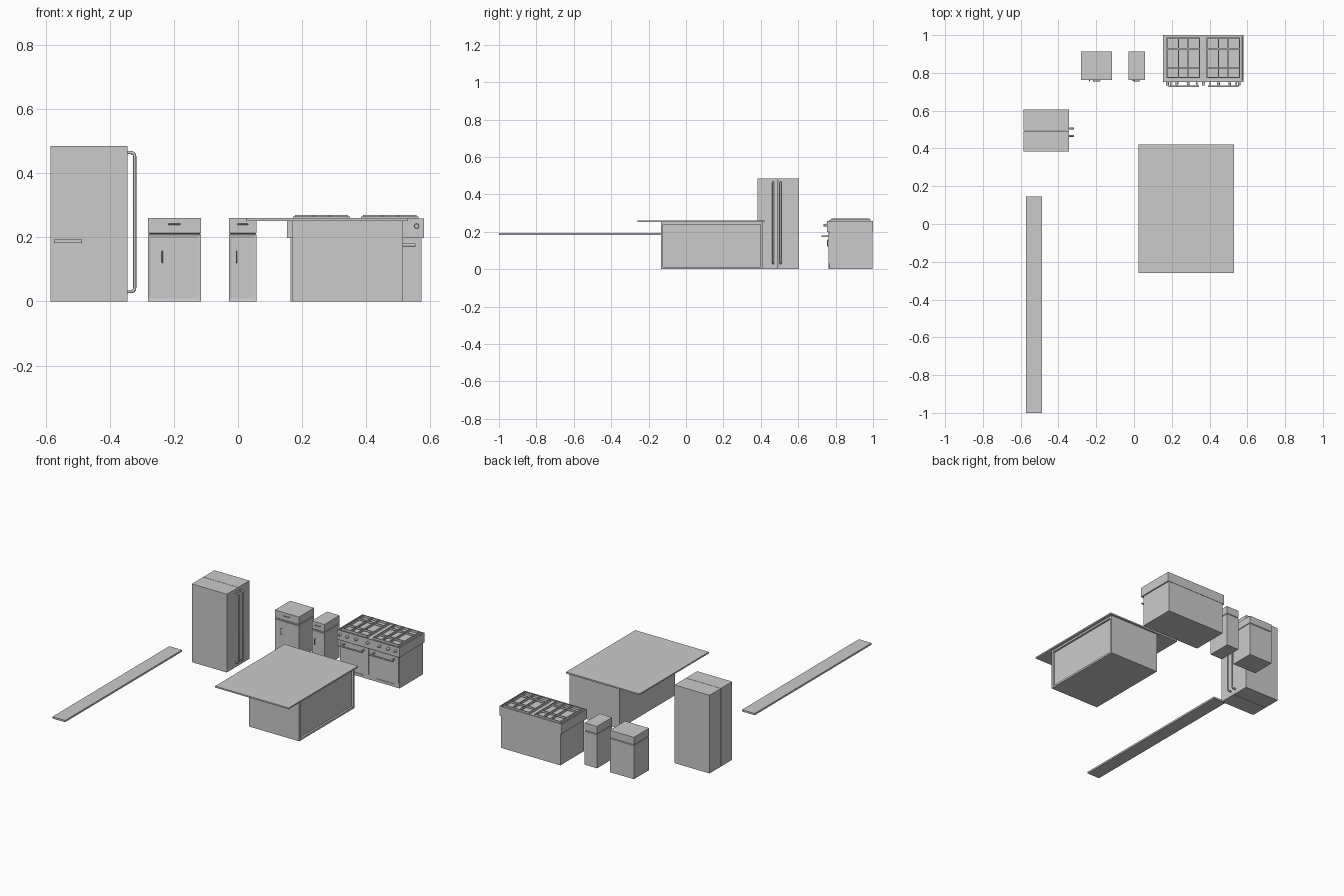
import bpy, bmesh, math
from mathutils import Vector

if "Cube" in bpy.data.objects:
    bpy.data.objects.remove(bpy.data.objects["Cube"])


def finish(name, bm, smooth=False):
    me = bpy.data.meshes.new(name)
    bm.normal_update()
    bm.to_mesh(me)
    bm.free()
    ob = bpy.data.objects.new(name, me)
    bpy.context.collection.objects.link(ob)
    for p in me.polygons:
        p.use_smooth = smooth
    return ob


def add_box(bm, x, y, z):
    verts = bmesh.ops.create_cube(bm, size=1)["verts"]
    for v in verts:
        v.co = Vector([(r[0] + r[1]) / 2 + c * (r[1] - r[0]) for r, c in zip((x, y, z), v.co)])
    return verts


def boxes(name, *ranges):
    bm = bmesh.new()
    for r in ranges:
        add_box(bm, *r)
    return finish(name, bm)


def tube(name, points, radius, corner=0.0):
    # round bar through points, with rounded inner corners
    pts = [Vector(p) for p in points]
    path = [pts[0]]
    for a, p, b in zip(pts, pts[1:], pts[2:]):
        s, e = p + (a - p).normalized() * corner, p + (b - p).normalized() * corner
        for i in range(5):
            t = i / 4
            path.append(s * (1 - t) ** 2 + p * 2 * t * (1 - t) + e * t * t)
    path.append(pts[-1])
    cu = bpy.data.curves.new(name, "CURVE")
    cu.dimensions = "3D"
    cu.bevel_depth, cu.bevel_resolution, cu.use_fill_caps = radius, 2, True
    sp = cu.splines.new("POLY")
    sp.points.add(len(path) - 1)
    for q, p in zip(sp.points, path):
        q.co = (*p, 1)
    ob = bpy.data.objects.new(name, cu)
    bpy.context.collection.objects.link(ob)
    return ob


def cylinder_y(name, x, z, y0, y1, r):
    bm = bmesh.new()
    bmesh.ops.create_cone(bm, cap_ends=True, segments=16, radius1=r, radius2=r * 0.85, depth=y1 - y0)
    for v in bm.verts:
        v.co = Vector((x + v.co.x, (y0 + y1) / 2 - v.co.z, z + v.co.y))
    bmesh.ops.recalc_face_normals(bm, faces=bm.faces)
    return finish(name, bm)


# Wall shelf
boxes("long_shelf", ((-0.573, -0.486), (-1, 0.145), (0.182, 0.193)))

# Refrigerator: two halves with a narrow seam, handles on the right side
boxes("fridge_left_half", ((-0.585, -0.345), (0.383, 0.493), (0, 0.485)))
boxes("fridge_right_half", ((-0.585, -0.345), (0.495, 0.605), (0, 0.485)))
for i, y in enumerate((0.466, 0.506)):
    tube(f"fridge_handle_{i}", [(-0.346, y, 0.031), (-0.322, y, 0.031),
                                (-0.322, y, 0.464), (-0.346, y, 0.464)], 0.005, 0.012)

# Island: overhanging top, base and edge frame on the right side
boxes("island_top", ((0.025, 0.53), (-0.26, 0.42), (0.251, 0.26)))
Y0, Y1, X0, X1, ZT = -0.134, 0.409, 0.17, 0.514, 0.251
boxes("island_base", ((X0, X1 - 0.012), (Y0, Y1), (0, ZT)))
F = (X1 - 0.012, X1)
boxes("island_side_frame",
      (F, (Y0, Y0 + 0.012), (0, ZT)), (F, (Y1 - 0.012, Y1), (0, ZT)),
      (F, (Y0 + 0.012, Y1 - 0.012), (0, 0.012)), (F, (Y0 + 0.012, Y1 - 0.012), (ZT - 0.012, ZT)))


# Drawer cabinets
def cabinet(tag, x0, x1, knob_x):
    bm = bmesh.new()
    add_box(bm, (x0, x1), (0.763, 0.912), (0, 0.211))
    top = [e for e in bm.edges if all(v.co.z > 0.2 for v in e.verts)]
    bmesh.ops.bevel(bm, geom=top, offset=0.003, segments=1, affect="EDGES")
    bm.normal_update()
    front = [f for f in bm.faces if f.normal.y < -0.9]
    bmesh.ops.inset_region(bm, faces=front, thickness=0.014, depth=-0.003)
    finish(f"{tag}_door", bm)
    bm = bmesh.new()
    add_box(bm, (x0, x1), (0.763, 0.912), (0.211, 0.26))
    low = [e for e in bm.edges if all(v.co.z < 0.22 for v in e.verts)]
    bmesh.ops.bevel(bm, geom=low, offset=0.003, segments=1, affect="EDGES")
    finish(f"{tag}_drawer", bm)
    w = min(0.018, (x1 - x0) * 0.18)
    c = (x0 + x1) / 2
    tube(f"{tag}_drawer_handle", [(c - w, 0.764, 0.241), (c - w, 0.757, 0.241),
                                  (c + w, 0.757, 0.241), (c + w, 0.764, 0.241)], 0.002, 0.003)
    tube(f"{tag}_door_handle", [(knob_x, 0.768, 0.122), (knob_x, 0.757, 0.122),
                                (knob_x, 0.757, 0.156), (knob_x, 0.768, 0.156)], 0.002, 0.003)


cabinet("wide_cabinet", -0.281, -0.116, -0.236)
cabinet("narrow_cabinet", -0.028, 0.058, -0.005)

# Range: body, doors, control section
CX = 0.367
boxes("range_body", ((0.163, 0.572), (0.766, 0.998), (0, 0.2)))
boxes("range_doors", ((0.167, 0.362), (0.762, 0.766), (0.03, 0.192)),
      ((0.372, 0.568), (0.762, 0.766), (0.03, 0.192)))
boxes("range_vents", *[((x, x + 0.12), (0.763, 0.766), (0.014, 0.019)) for x in (0.2, 0.415)])

# Cooktop with shallow recess
bm = bmesh.new()
add_box(bm, (0.153, 0.58), (0.753, 1.0), (0.198, 0.258))
bm.normal_update()
top = [f for f in bm.faces if f.normal.z > 0.9]
bmesh.ops.inset_region(bm, faces=top, thickness=0.009, depth=0)
bmesh.ops.inset_region(bm, faces=top, thickness=0.001, depth=-0.006)
finish("cooktop", bm)

# Grates, burners and handles, one set per side
for tag, x0, x1 in (("left", 0.171, 0.349), ("right", 0.384, 0.562)):
    y0, y1, b = 0.772, 0.987, 0.003
    c = (x0 + x1) / 2
    bars = [((x, x + 2 * b), (y0, y1), (0.251, 0.265)) for x in (x0, x1 - 2 * b)]
    bars += [((x0 + 2 * b, x1 - 2 * b), (y, y + 2 * b), (0.251, 0.265)) for y in (y0, y1 - 2 * b)]
    bars += [((x - b, x + b), (y0 + 2 * b, y1 - 2 * b), (0.258, 0.27)) for x in (c - 0.025, c + 0.025)]
    bars += [((x0 + 2 * b, x1 - 2 * b), (y - b, y + b), (0.258, 0.27)) for y in (0.826, 0.928)]
    boxes(f"{tag}_grate", *bars)
    h0, h1 = (0.183, 0.343) if tag == "left" else (0.391, 0.553)
    tube(f"{tag}_oven_handle", [(h0, 0.729, 0.176), (h1, 0.729, 0.176)], 0.005)
    boxes(f"{tag}_handle_posts", *[((x - 0.004, x + 0.004), (0.729, 0.765), (0.172, 0.18))
                                   for x in (h0 + 0.012, h1 - 0.012)])

# Control knobs
for i, dx in enumerate((-0.19, -0.14, -0.08, 0, 0.08, 0.14, 0.19)):
    cylinder_y(f"knob_{i}", CX + dx, 0.235, 0.734, 0.754, 0.008)
